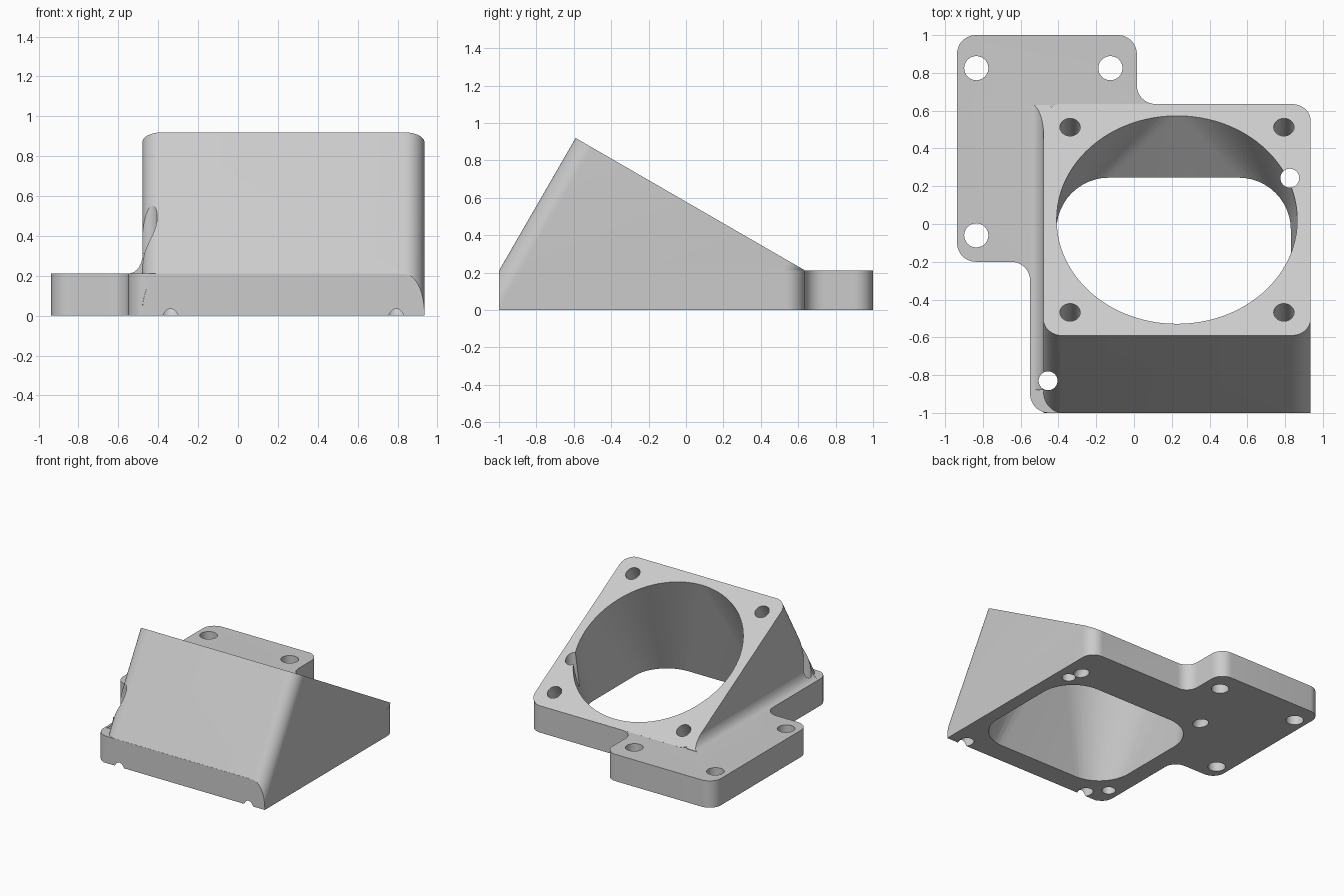
import bpy, bmesh, math
from mathutils import Vector, Matrix

cube = bpy.data.objects.get("Cube")
if cube:
    bpy.data.objects.remove(cube, do_unlink=True)

grey = bpy.data.materials.new("light_grey_plastic")
grey.use_nodes = True
colour = (0.6, 0.6, 0.6, 1)
grey.diffuse_color = colour
grey.node_tree.nodes["Principled BSDF"].inputs["Base Color"].default_value = colour

PLATE_H = 0.212
# Frame of the sloping fan face: origin at its centre, local z along its normal
FAN = Matrix.Translation((0.2275, 0.0225, 0.566)) @ Matrix.Rotation(math.radians(-30), 4, 'X')


def rounded(corners, steps=12):
    """Outline with an arc at every (x, y, radius) corner."""
    out = []
    pts = [Vector((x, y, 0)) for x, y, r in corners]
    for i, p in enumerate(pts):
        r = corners[i][2]
        u = (pts[i - 1] - p).normalized()
        v = (pts[(i + 1) % len(pts)] - p).normalized()
        half = u.angle(v) / 2
        centre = p + (u + v).normalized() * r / math.sin(half)
        t = r / math.tan(half)
        a = (p + u * t - centre).normalized()
        b = (p + v * t - centre).normalized()
        out += [centre + a.slerp(b, k / steps) * r for k in range(steps + 1)]
    return out


def rectangle(cx, cy, hx, hy, r):
    return rounded([(cx + sx * hx, cy + sy * hy, r)
                    for sx, sy in ((-1, -1), (1, -1), (1, 1), (-1, 1))])


def circle(cx, cy, r, n=48):
    return [Vector((cx + r * math.cos(math.tau * k / n), cy + r * math.sin(math.tau * k / n), 0))
            for k in range(n)]


def finish(name, bm):
    bmesh.ops.recalc_face_normals(bm, faces=bm.faces)
    mesh = bpy.data.meshes.new(name)
    bm.to_mesh(mesh)
    bm.free()
    mesh.materials.append(grey)
    ob = bpy.data.objects.new(name, mesh)
    bpy.context.collection.objects.link(ob)
    return ob


def prism(name, outline, z0, z1, matrix=Matrix(), clips=()):
    """Extrude an outline, place it, and trim it by planes (point, outward normal)."""
    bm = bmesh.new()
    face = bm.faces.new([bm.verts.new((p.x, p.y, z0)) for p in outline])
    ext = bmesh.ops.extrude_face_region(bm, geom=[face])
    top = [g for g in ext["geom"] if isinstance(g, bmesh.types.BMVert)]
    bmesh.ops.translate(bm, verts=top, vec=(0, 0, z1 - z0))
    # Extruding a lone face may drop its original, so close any open end
    bmesh.ops.holes_fill(bm, edges=[e for e in bm.edges if e.is_boundary], sides=0)
    bm.transform(matrix)
    for co, no in clips:
        cut = bmesh.ops.bisect_plane(bm, geom=bm.verts[:] + bm.edges[:] + bm.faces[:],
                                     plane_co=co, plane_no=no, clear_outer=True)
        edges = [g for g in cut["geom_cut"] if isinstance(g, bmesh.types.BMEdge)]
        bmesh.ops.holes_fill(bm, edges=edges, sides=0)
    return finish(name, bm)


def combine(target, tool, operation):
    mod = target.modifiers.new(operation.lower(), 'BOOLEAN')
    mod.operation, mod.solver, mod.object = operation, 'EXACT', tool
    bpy.context.view_layer.objects.active = target
    bpy.ops.object.modifier_apply(modifier=mod.name)
    bpy.data.objects.remove(tool, do_unlink=True)


# Base plate with the offset mounting tab
R = 0.1
plate = prism("fan_duct_bracket", rounded([
    (-0.55, -1, R), (0.935, -1, 0.13), (0.935, 0.635, R), (0.015, 0.635, R),
    (0.015, 1, R), (-0.937, 1, R), (-0.937, -0.2, R), (-0.55, -0.2, R)]), 0, PLATE_H)

# Tilted square housing, trimmed at the ground and at the front
housing = prism("housing", rectangle(0, 0, 0.7075, 0.7075, R), -1.5, 0, FAN,
                [((0, 0, 0), (0, 0, -1)), ((0, -1, 0), (0, -1, 0))])
combine(plate, housing, 'UNION')

# Concave fillet along the side wall
arc = [Vector((-0.548 + 0.07 * math.sin(a), PLATE_H + 0.1 * (1 - math.cos(a)), 0))
       for a in [k * math.pi / 20 for k in range(11)]]
profile = arc + [Vector((-0.44, 0.312, 0)), Vector((-0.44, 0.17, 0)), Vector((-0.548, 0.17, 0))]
fillet = prism("side_fillet", profile, -0.63, 0.88, Matrix.Rotation(math.pi / 2, 4, 'X'),
               [(FAN.translation, FAN.to_3x3() @ Vector((0, 0, 1)))])
combine(plate, fillet, 'UNION')

# Duct bore, blending the round fan opening into the rounded rectangular outlet
bm = bmesh.new()
for p in circle(0, 0, 0.637, 96):
    bm.verts.new(FAN @ (p + Vector((0, 0, 0.004))))
for p in rectangle(0.21, -0.295, 0.62, 0.535, 0.27):
    bm.verts.new(p - Vector((0, 0, 0.004)))
bmesh.ops.convex_hull(bm, input=bm.verts[:])
combine(plate, finish("bore", bm), 'DIFFERENCE')

# Screw holes square to the fan face
for sx in (-1, 1):
    for sy in (-1, 1):
        hole = prism("fan_hole", circle(sx * 0.566, sy * 0.566, 0.054, 32), -1.5, 0.1, FAN)
        combine(plate, hole, 'DIFFERENCE')

# Vertical holes: three in the tab, two on the outlet diagonal
for x, y, r in ((-0.835, 0.825, 0.064), (-0.125, 0.825, 0.064), (-0.835, -0.06, 0.064),
                (0.825, 0.243, 0.05), (-0.455, -0.83, 0.05)):
    combine(plate, prism("mount_hole", circle(x, y, r, 32), -0.1, 1.2), 'DIFFERENCE')

bpy.ops.object.select_all(action='DESELECT')
plate.select_set(True)
bpy.context.view_layer.objects.active = plate
bpy.ops.object.shade_smooth_by_angle(angle=math.radians(25))
